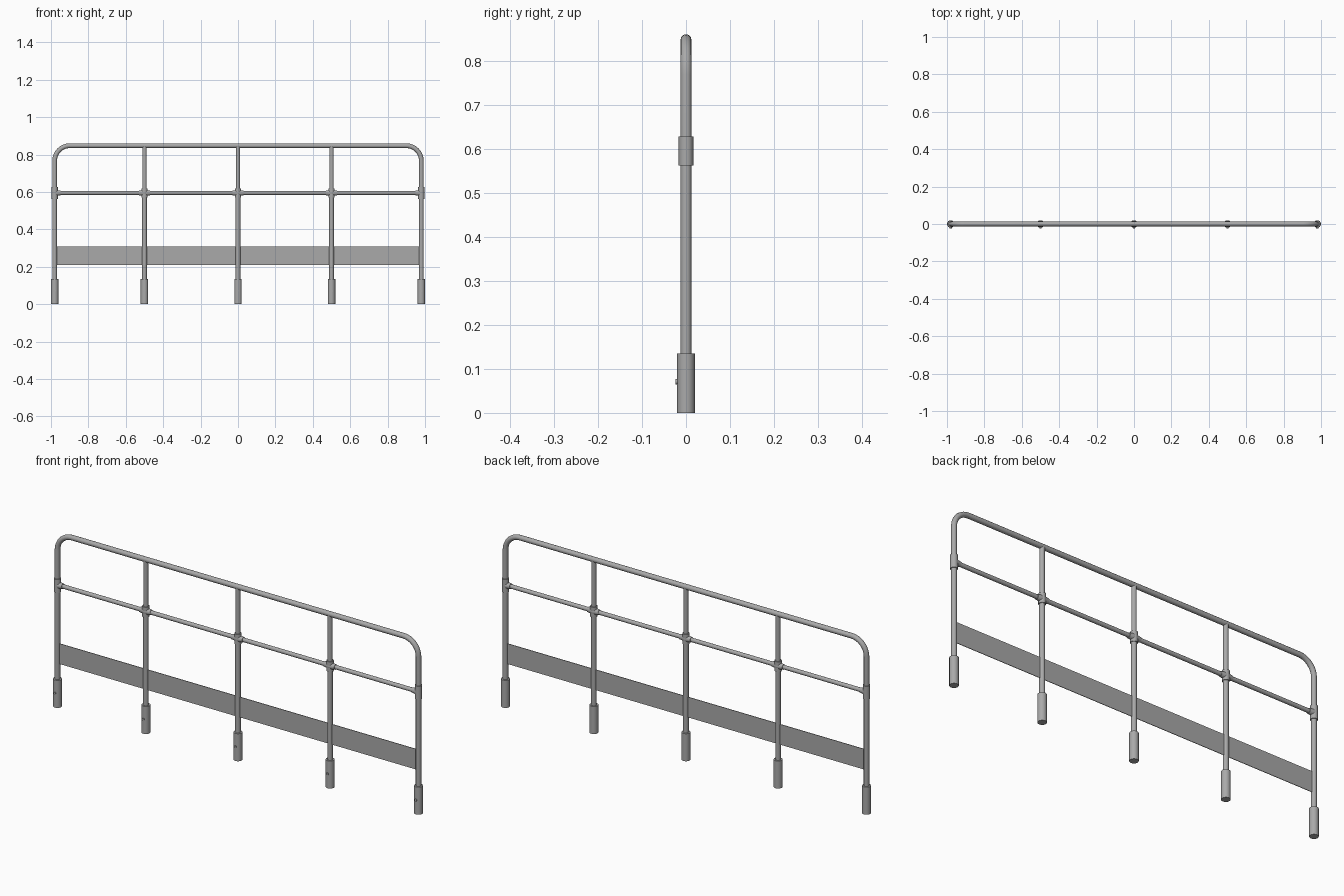
import bpy
import math
from mathutils import Vector

if "Cube" in bpy.data.objects:
    bpy.data.objects.remove(bpy.data.objects["Cube"], do_unlink=True)

steel = bpy.data.materials.new("galvanised_grey")
steel.use_nodes = True
GREY = (0.4, 0.4, 0.4, 1)
steel.diffuse_color = GREY
steel.node_tree.nodes["Principled BSDF"].inputs["Base Color"].default_value = GREY

END_X = 0.98
POSTS = [-END_X, -0.5, 0, 0.5, END_X]
TUBE_R = 0.0125
RAIL_Z = 0.595
TOP_Z = 0.8475


def finish(ob, name):
    ob.name = name
    ob.data.materials.clear()
    ob.data.materials.append(steel)
    bpy.ops.object.shade_smooth_by_angle(angle=math.radians(40))
    return ob


def tube(name, start, end, r1, r2=None, sides=24):
    """Cylinder or cone between two points."""
    a, b = Vector(start), Vector(end)
    bpy.ops.mesh.primitive_cone_add(
        vertices=sides, radius1=r1, radius2=r1 if r2 is None else r2,
        depth=(b - a).length, location=(a + b) / 2,
        rotation=(b - a).to_track_quat("Z", "Y").to_euler())
    return finish(bpy.context.object, name)


# Outer frame: one bent tube forming both end posts and the top rail
BEND = 0.08
path = [(-END_X, 0.01)]
for cx, start in ((-END_X + BEND, 180), (END_X - BEND, 90)):
    for i in range(9):
        a = math.radians(start - 90 * i / 8)
        path.append((cx + BEND * math.cos(a), TOP_Z - BEND + BEND * math.sin(a)))
path.append((END_X, 0.01))
curve = bpy.data.curves.new("outer_frame", "CURVE")
curve.dimensions = "3D"
curve.bevel_depth = TUBE_R
curve.bevel_resolution = 4
curve.use_fill_caps = True
spline = curve.splines.new("POLY")
spline.points.add(len(path) - 1)
for point, (x, z) in zip(spline.points, path):
    point.co = (x, 0, z, 1)
frame = bpy.data.objects.new("outer_frame", curve)
bpy.context.collection.objects.link(frame)
bpy.ops.object.select_all(action="DESELECT")
frame.select_set(True)
bpy.context.view_layer.objects.active = frame
bpy.ops.object.convert(target="MESH")
finish(bpy.context.object, "outer_frame")

# Middle rail
tube("middle_rail", (-END_X, 0, RAIL_Z), (END_X, 0, RAIL_Z), 0.01)

for n, x in enumerate(POSTS, 1):
    is_end = abs(x) == END_X
    # Inner posts
    if not is_end:
        tube(f"post_{n}", (x, 0, 0.01), (x, 0, RAIL_Z), TUBE_R)
        tube(f"upper_post_{n}", (x, 0, RAIL_Z), (x, 0, TOP_Z), 0.0115)
    # Base socket with its set screw on the front
    tube(f"base_socket_{n}", (x, 0, 0), (x, 0, 0.135), 0.02)
    tube(f"set_screw_{n}", (x, -0.018, 0.071), (x, -0.024, 0.071), 0.006, sides=12)
    # Rail joint: upright sleeve with flared side collars
    if is_end:
        tube(f"joint_sleeve_{n}", (x, 0, 0.562), (x, 0, 0.628), 0.0165)
    else:
        tube(f"joint_sleeve_{n}", (x, 0, 0.57), (x, 0, 0.62), 0.0165)
        bpy.ops.mesh.primitive_uv_sphere_add(
            segments=20, ring_count=12, radius=0.0175, location=(x, 0, RAIL_Z))
        finish(bpy.context.object, f"joint_ball_{n}")
    for side in (-1, 1):
        if x * side < END_X - 0.01:
            tube(f"joint_collar_{n}_{'left' if side > 0 else 'right'}",
                 (x, 0, RAIL_Z), (x + side * 0.03, 0, RAIL_Z), 0.0165, 0.0125)

# Toe board
bpy.ops.mesh.primitive_cube_add(size=1, location=(0, 0, 0.26))
board = bpy.context.object
board.scale = (1.94, 0.003, 0.1)
finish(board, "toe_board")
